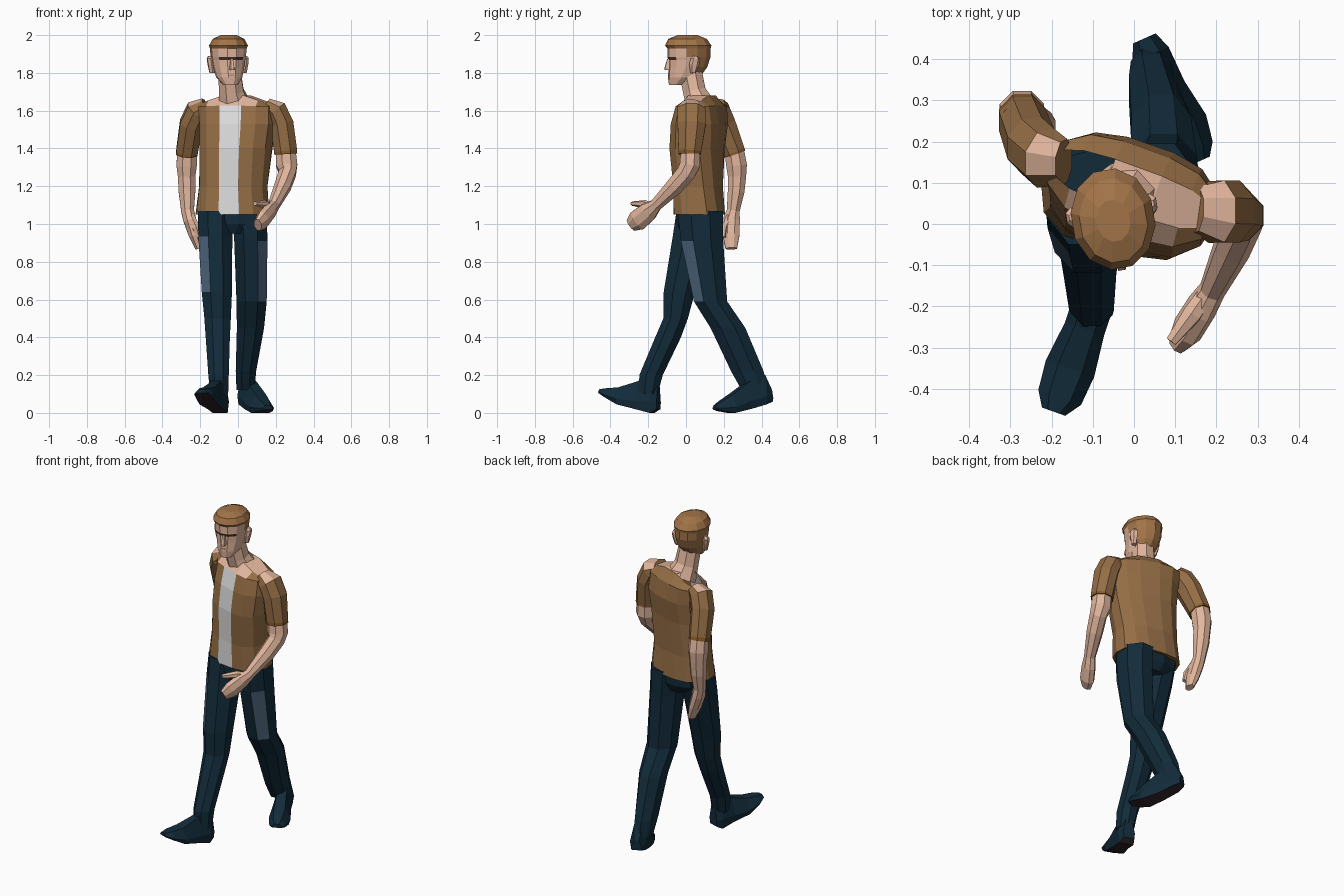
import bpy, bmesh, math
from mathutils import Vector

COL = {
    "jacket_brown": (0.30, 0.155, 0.06), "hair_brown": (0.36, 0.175, 0.065),
    "trim_brown": (0.24, 0.10, 0.02), "skin": (0.76, 0.47, 0.34),
    "shirt_white": (0.72, 0.72, 0.72), "denim": (0.006, 0.024, 0.042),
    "faded_denim": (0.075, 0.13, 0.20), "sole_dark": (0.03, 0.018, 0.023),
    "brow_dark": (0.07, 0.035, 0.02), "lip": (0.50, 0.25, 0.18),
}
MATS = {}
for k, c in COL.items():
    MATS[k] = bpy.data.materials.new(k)
    MATS[k].diffuse_color = (*c, 1)


def loft(name, rings, rule, strip_cap=False):
    """Skin rings of points; rule(center, normal, band) gives a material name. Caps are bands -1 / -2."""
    if isinstance(rule, str):
        fixed = rule
        rule = lambda c, n, b: fixed
    bm = bmesh.new()
    vs = [[bm.verts.new(p) for p in r] for r in rings]
    n = len(rings[0])
    band = {}
    for b in range(len(vs) - 1):
        for i in range(n):
            j = (i + 1) % n
            band[bm.faces.new((vs[b][i], vs[b][j], vs[b + 1][j], vs[b + 1][i]))] = b
    band[bm.faces.new(vs[0])] = -1
    if strip_cap:                      # cap made of strips joining front and back points
        t, h = vs[-1], n // 2
        for s in range(h):
            q = [t[s - 1], t[s], t[h - 1 - s], t[(h - s) % n]]
            q = list(dict.fromkeys(q))
            if len(q) > 2 and bm.faces.get(q) is None:
                band[bm.faces.new(q)] = -2
    else:
        band[bm.faces.new(vs[-1])] = -2
    bmesh.ops.recalc_face_normals(bm, faces=bm.faces)
    bm.normal_update()
    me = bpy.data.meshes.new(name)
    slots = []
    for f in bm.faces:
        m = rule(f.calc_center_median(), f.normal, band.get(f, -2))
        if m not in slots:
            slots.append(m)
            me.materials.append(MATS[m])
        f.material_index = slots.index(m)
    bm.to_mesh(me)
    bm.free()
    ob = bpy.data.objects.new(name, me)
    bpy.context.collection.objects.link(ob)
    return ob


def gon(n):
    k = 1 / math.cos(math.pi / n)
    return [(k * math.cos((i + .5) * math.tau / n), k * math.sin((i + .5) * math.tau / n)) for i in range(n)]


def ring(cx, cy, z, rx, ry, prof, yaw=0, drop=0):
    a = math.radians(yaw)
    c, s = math.cos(a), math.sin(a)
    return [Vector((cx + u * rx * c - v * ry * s, cy + u * rx * s + v * ry * c, z - drop * abs(u)))
            for u, v in prof]


def tube(name, pts, rule, n=8):
    """Limb through points (x, y, z, half width, half depth), rings square to the path."""
    P = [Vector(p[:3]) for p in pts]
    rings = []
    for i, p in enumerate(pts):
        t = (P[min(i + 1, len(P) - 1)] - P[max(i - 1, 0)]).normalized()
        b = t.cross(Vector((1, 0, 0))).normalized()
        a = b.cross(t)
        rings.append([P[i] + a * u * p[3] + b * v * p[4] for u, v in gon(n)])
    return loft(name, rings, rule)


# Torso: open jacket over shirt, bare yoke across the shoulders
half = [(.28, -1), (.65, -.9), (.92, -.52), (1, 0), (.92, .52), (.65, .88), (.28, 1)]
body = half + [(-u, v) for u, v in reversed(half)]
torso = [(-.03, .07, 1.05, .197, .13, -8, 0), (-.025, .065, 1.2, .185, .122, -12, 0),
         (-.01, .06, 1.4, .197, .128, -17, 0), (0, .072, 1.53, .21, .127, -19, 0),
         (-.005, .082, 1.63, .215, .105, -20, .01), (-.008, .085, 1.70, .215, .055, -20, .07)]


def torso_mat(c, n, b):
    if b == -2:
        return "skin"
    if b == -1:
        return "trim_brown"
    u = (c.x + .005) * .95 - (c.y - .07) * .31
    front = n.y < -.3
    if front and b == 4 and abs(u) < .13:
        return "skin"
    if front and abs(u) < .035:
        return "shirt_white"
    return "jacket_brown"


loft("jacket_and_shirt", [ring(x, y, z, rx, ry, body, yaw, d) for x, y, z, rx, ry, yaw, d in torso],
     torso_mat, True)

# Sleeves and arms
sleeve_mat = lambda c, n, b: "skin" if n.z > .72 else ("trim_brown" if b in (3, -2) else "jacket_brown")
tube("left_sleeve", [(.15, .035, 1.63, .035, .055), (.20, .03, 1.60, .06, .075), (.232, .03, 1.53, .062, .075),
                     (.252, .02, 1.385, .061, .06), (.253, .02, 1.37, .061, .06)], sleeve_mat)
tube("right_sleeve", [(-.17, .15, 1.63, .035, .055), (-.215, .16, 1.60, .06, .072), (-.248, .19, 1.53, .06, .072),
                      (-.27, .25, 1.385, .057, .062), (-.271, .255, 1.37, .057, .062)], sleeve_mat)
tube("left_arm", [(.25, .025, 1.42, .052, .05), (.258, .02, 1.31, .056, .054), (.262, .0, 1.27, .045, .05),
                  (.237, -.06, 1.2, .043, .046), (.19, -.16, 1.1, .03, .032), (.165, -.2, 1.065, .034, .05),
                  (.13, -.255, 1.02, .034, .055), (.105, -.29, .995, .022, .035)], "skin")
tube("right_arm", [(-.268, .25, 1.42, .05, .05), (-.272, .268, 1.31, .054, .055), (-.272, .27, 1.25, .046, .048),
                   (-.27, .265, 1.17, .044, .044), (-.267, .25, 1.07, .034, .034), (-.255, .24, 1.02, .034, .045),
                   (-.23, .238, .94, .03, .045), (-.208, .24, .87, .018, .03)], "skin")
tube("left_thumb", [(.18, -.165, 1.085, .02, .02), (.14, -.22, 1.105, .022, .019), (.09, -.285, 1.108, .013, .01)],
     "skin", 6)
tube("right_thumb", [(-.25, .225, 1.04, .02, .02), (-.222, .2, .98, .019, .019), (-.205, .198, .93, .012, .012)],
     "skin", 6)

# Trousers: pelvis and two striding legs with faded thigh panels
loft("pelvis", [ring(-.03, .07, z, rx, ry, gon(12), -6) for z, rx, ry in
                [(.95, .10, .09), (1.0, .165, .115), (1.08, .175, .115)]], "denim")


def leg(name, side, sections):
    def mat(c, n, b):
        return "faded_denim" if b == 1 and n.x * side > .35 and n.y < -.35 else "denim"
    loft(name, [ring(x, y, z, rx, ry, gon(8)) for x, y, z, rx, ry in sections], mat)


leg("right_leg", -1, [(-.12, .065, 1.07, .092, .115), (-.12, .035, .935, .09, .105), (-.112, -.035, .64, .08, .083),
                      (-.108, -.055, .5, .07, .065), (-.107, -.095, .4, .064, .068), (-.103, -.185, .2, .054, .062),
                      (-.1, -.20, .1, .048, .05)])
leg("left_leg", 1, [(.06, .075, 1.07, .092, .12), (.068, .085, .91, .088, .112), (.072, .13, .59, .08, .088),
                    (.066, .222, .45, .072, .092), (.042, .325, .22, .054, .086), (.04, .365, .12, .048, .07)])


# Shoes: sections (x, y, underside, top, half width) along the foot
def shoe(name, secs):
    d = (Vector(secs[-1][:2]) - Vector(secs[0][:2])).normalized()
    rings = []
    for x, y, lo, hi, w in secs:
        prof = [(-.85, 0), (.85, 0), (1, .3), (.5, 1), (-.5, 1), (-1, .3)]
        rings.append([Vector((x + d.y * u * w, y - d.x * u * w, lo + (hi - lo) * v)) for u, v in prof])
    loft(name, rings, lambda c, n, b: "sole_dark" if n.z < -.5 else "denim")


shoe("right_shoe", [(-.085, -.145, .02, .14, .035), (-.095, -.18, .0, .2, .05), (-.12, -.255, .02, .165, .05),
                    (-.155, -.35, .045, .135, .062), (-.18, -.42, .085, .13, .055), (-.195, -.455, .105, .125, .03)])
shoe("left_shoe", [(.025, .45, .06, .12, .03), (.04, .41, .045, .2, .048), (.075, .325, .02, .165, .052),
                   (.118, .24, .0, .1, .062), (.145, .18, .01, .06, .05), (.158, .152, .018, .04, .028)])

# Neck
tube("neck", [(-.02, .075, 1.63, .085, .075), (-.035, .045, 1.70, .065, .06), (-.045, .025, 1.8, .06, .06)], "skin")

# Head in its own frame, turned slightly
head = []
skull = [(1.735, -.062, .036, .036), (1.775, -.02, .066, .082), (1.83, .002, .08, .1), (1.868, .008, .086, .106),
         (1.884, .008, .089, .112), (1.93, .008, .094, .112), (1.945, .004, .099, .12), (1.98, 0, .08, .1),
         (2.0, .0, .04, .05)]


def head_mat(c, n, b):
    if c.z > 1.925 or (c.y > .03 and c.z > 1.79) or (c.z > 1.885 and c.y > -.04):
        return "hair_brown"
    return "brow_dark" if b == 3 and c.y < -.05 else "skin"


head.append(loft("head_and_hair", [ring(0, y, z, rx, ry, gon(12)) for z, y, rx, ry in skull], head_mat))
# Nose wedge, mouth plate and ears
tri = [(-1, 1), (1, 1), (.45, -1), (-.45, -1)]
head.append(loft("nose", [ring(0, -.092, 1.815, .02, .03, tri), ring(0, -.092, 1.828, .02, .03, tri),
                          ring(0, -.09, 1.875, .01, .018, tri)], "skin"))
head.append(loft("mouth", [ring(0, -.094, z, .026, .008, tri) for z in (1.784, 1.792)], "lip"))
for s, nm in ((-1, "right_ear"), (1, "left_ear")):
    head.append(loft(nm, [ring(s * x, y, z, .014, w, gon(6)) for x, y, z, w in
                          [(.085, .015, 1.80, .012), (.093, .02, 1.845, .024), (.097, .025, 1.875, .022),
                           (.09, .025, 1.89, .01)]], "skin"))
for ob in head:
    ob.location = (-.05, .008, 0)
    ob.rotation_euler = (0, 0, math.radians(10))
